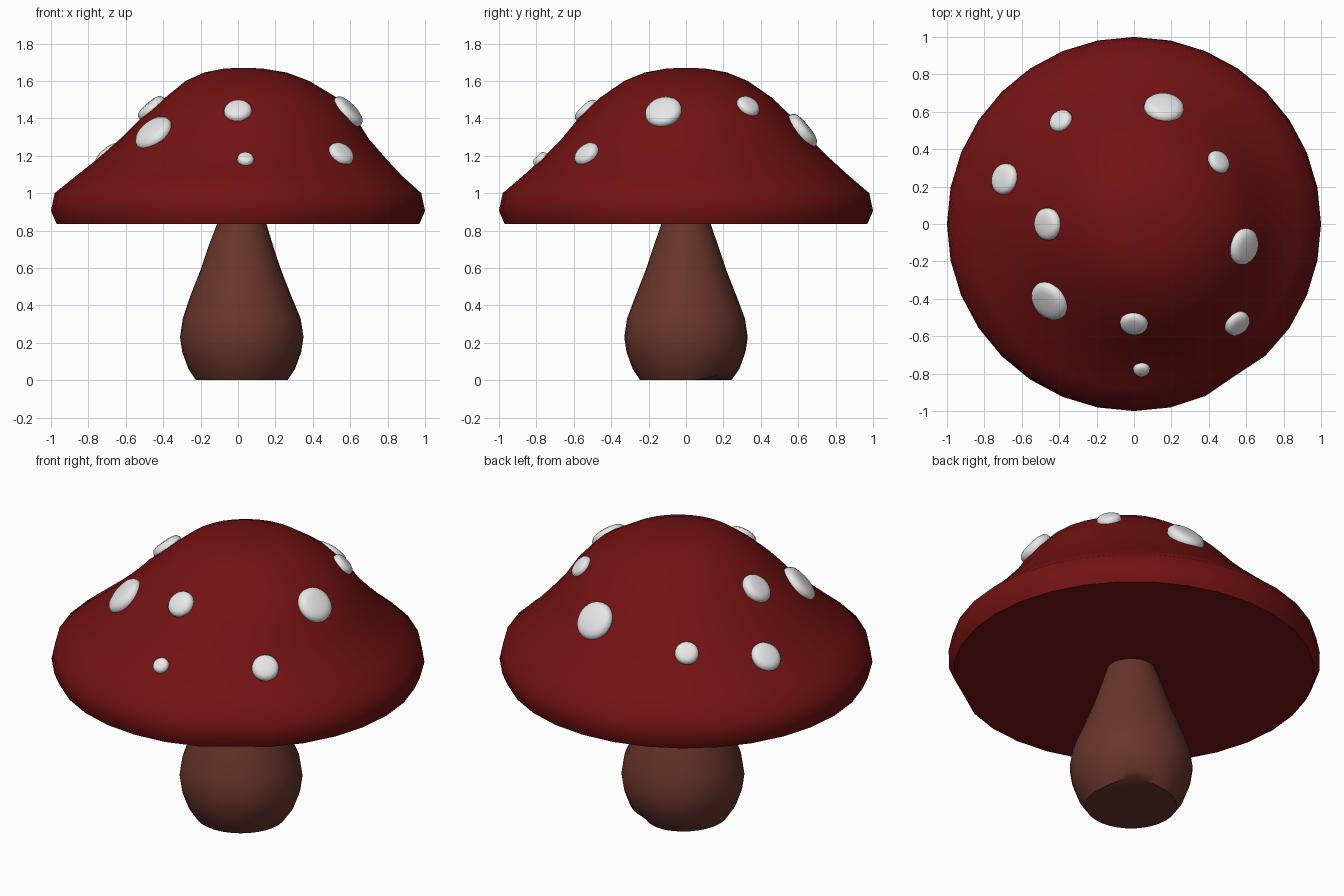
import bpy, bmesh, math
from mathutils import Vector
from mathutils.bvhtree import BVHTree

default = bpy.data.objects.get("Cube")
if default:
    bpy.data.objects.remove(default, do_unlink=True)


def material(name, rgb):
    mat = bpy.data.materials.new(name)
    mat.use_nodes = True
    mat.diffuse_color = (*rgb, 1)
    mat.node_tree.nodes["Principled BSDF"].inputs["Base Color"].default_value = (*rgb, 1)
    return mat


def loft(rings, sides):
    """Skin a stack of (radius, z, x offset) rings and close both ends."""
    bm = bmesh.new()
    loops = []
    for radius, z, dx in rings:
        angles = [math.tau * i / sides for i in range(sides)]
        loops.append([bm.verts.new((dx + radius * math.cos(a), radius * math.sin(a), z))
                      for a in angles])
    for low, high in zip(loops, loops[1:]):
        for i in range(sides):
            j = (i + 1) % sides
            bm.faces.new((low[i], low[j], high[j], high[i]))
    bm.faces.new(loops[0][::-1])
    bm.faces.new(loops[-1])
    return bm, loops


def finish(bm, name, mat, angle=40):
    bmesh.ops.recalc_face_normals(bm, faces=bm.faces)
    mesh = bpy.data.meshes.new(name)
    bm.to_mesh(mesh)
    bm.free()
    mesh.materials.append(mat)
    obj = bpy.data.objects.new(name, mesh)
    bpy.context.collection.objects.link(obj)
    bpy.ops.object.select_all(action="DESELECT")
    obj.select_set(True)
    bpy.context.view_layer.objects.active = obj
    bpy.ops.object.shade_smooth_by_angle(angle=math.radians(angle))
    return obj


red = material("cap red", (0.17, 0.006, 0.006))
brown = material("stem brown", (0.14, 0.036, 0.024))
white = material("spot white", (0.8, 0.8, 0.8))

# Stem: bulbous foot with a shallow notch in its lower edge
stem, loops = loft([
    (0.245, 0, 0.02), (0.285, 0.06, 0.02), (0.318, 0.15, 0.02), (0.33, 0.23, 0.02),
    (0.315, 0.33, 0.02), (0.27, 0.45, 0.015), (0.215, 0.59, 0.015),
    (0.175, 0.71, 0.015), (0.132, 0.835, 0.02), (0.11, 0.9, 0.02)], 32)
for v in loops[0]:
    turn = math.atan2(v.co.y, v.co.x) - math.radians(50)
    v.co.z += 0.035 * math.exp(-(turn / 0.4) ** 2)
finish(stem, "stem", brown)

# Cap: flat underside, short rim and a dome leaning slightly sideways
cap, loops = loft([
    (0.97, 0.835, 0), (1.0, 0.905, 0), (0.98, 1.0, 0), (0.88, 1.085, 0.005),
    (0.775, 1.18, 0.02), (0.665, 1.29, 0.035), (0.575, 1.4, 0.055),
    (0.46, 1.51, 0.07), (0.33, 1.6, 0.05), (0.22, 1.645, 0.04),
    (0.11, 1.665, 0.03), (0.03, 1.67, 0.03)], 32)
# Small dent in the rim at the front left
for loop in loops[:4]:
    for v in loop:
        turn = math.atan2(v.co.y, v.co.x) + math.radians(56)
        scale = 1 - 0.025 * math.exp(-(turn / 0.15) ** 2)
        v.co.x *= scale
        v.co.y *= scale
cap.normal_update()
surface = BVHTree.FromBMesh(cap)
finish(cap, "cap", red)

# Spots: (x, y, radius) of rounded buttons resting on the dome
spots = [
    (0.16, 0.62, 0.108), (-0.39, 0.55, 0.065), (-0.69, 0.24, 0.085),
    (-0.46, 0, 0.087), (-0.45, -0.41, 0.112), (0, -0.53, 0.075),
    (0.04, -0.775, 0.045), (0.55, -0.53, 0.073), (0.585, -0.12, 0.1),
    (0.45, 0.33, 0.066)]
for number, (x, y, radius) in enumerate(spots, 1):
    point, normal, _, _ = surface.ray_cast(Vector((x, y, 3)), Vector((0, 0, -1)))
    height = 0.02 + 0.2 * radius
    spot, _ = loft([
        (radius * 0.9, -0.03, 0), (radius, 0, 0), (radius * 0.97, height * 0.4, 0),
        (radius * 0.84, height * 0.75, 0), (radius * 0.6, height * 0.95, 0),
        (radius * 0.2, height, 0)], 24)
    obj = finish(spot, f"spot_{number}", white, 60)
    obj.location = point
    obj.rotation_euler = normal.to_track_quat("Z", "Y").to_euler()
